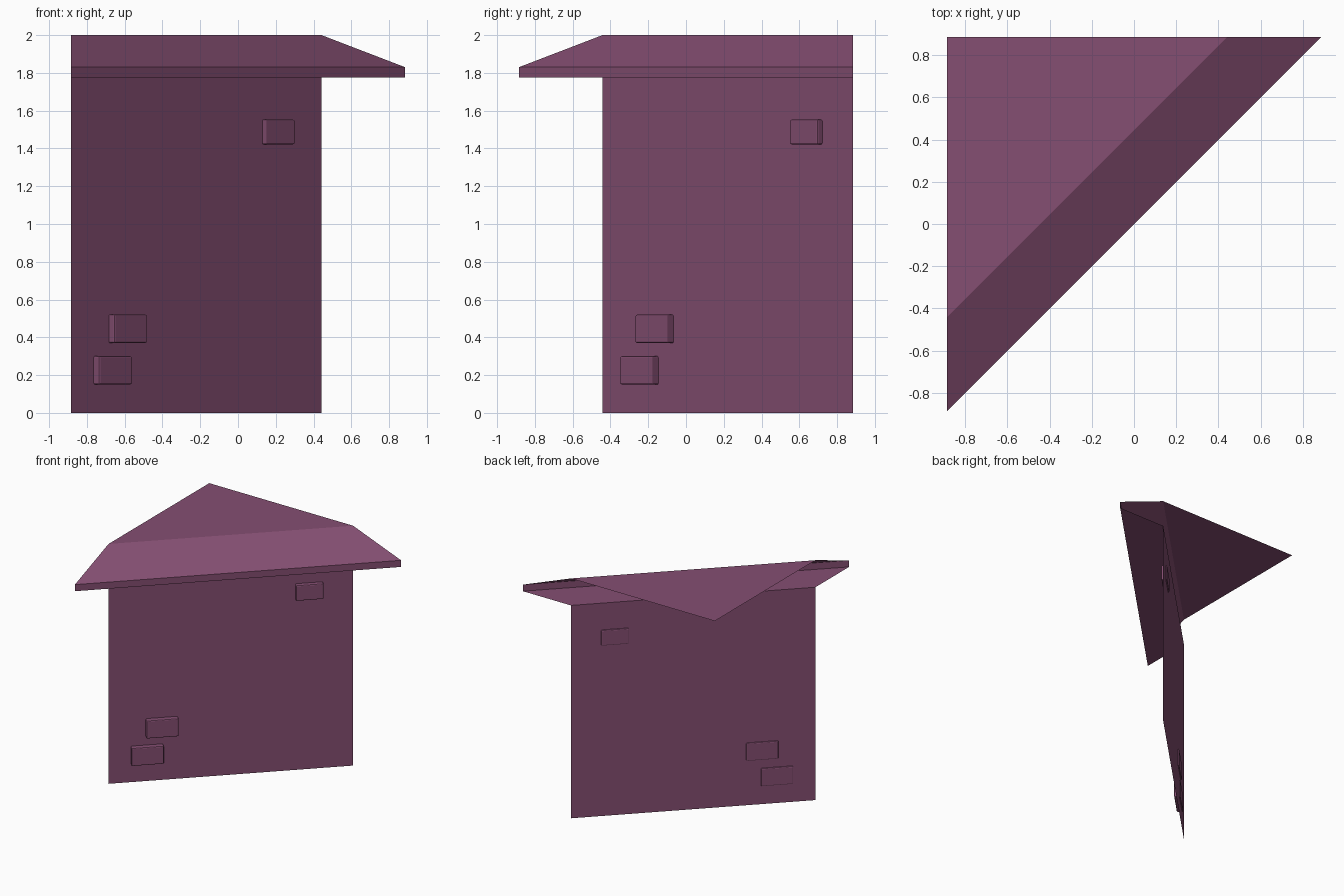
import bpy, bmesh, math
from mathutils import Matrix, Vector

cube = bpy.data.objects.get("Cube")
if cube:
    bpy.data.objects.remove(cube)

plum = bpy.data.materials.new("plum")
plum.use_nodes = True
colour = (0.235, 0.077, 0.168, 1)
plum.diffuse_color = colour
plum.node_tree.nodes["Principled BSDF"].inputs["Base Color"].default_value = colour

E = 0.885   # half width of the square plot
W = 0.442   # where the diagonal wall meets the plot edges
EAVE, FASCIA = 1.775, 1.83


def add_object(name, bm):
    mesh = bpy.data.meshes.new(name)
    bm.to_mesh(mesh)
    bm.free()
    mesh.materials.append(plum)
    obj = bpy.data.objects.new(name, mesh)
    bpy.context.collection.objects.link(obj)
    return obj


def diagonal(reach, z):
    """Two ends of a diagonal line; reach is its x at the back edge."""
    return [Vector((-E, -reach, z)), Vector((reach, E, z))]


def sheet(name, lines, corner=None):
    """Strips between successive diagonal lines, plus an optional corner triangle."""
    bm = bmesh.new()
    rows = [[bm.verts.new(p) for p in line] for line in lines]
    for a, b in zip(rows, rows[1:]):
        bm.faces.new((a[0], a[1], b[1], b[0]))
    if corner:
        bm.faces.new((rows[-1][0], rows[-1][1], bm.verts.new(corner)))
    return add_object(name, bm)


# Thin diagonal wall
sheet("wall", [diagonal(W, 0), diagonal(W, EAVE)])

# Soffit, fascia, slope and flat top, open at both ends
sheet("roof", [diagonal(W, EAVE), diagonal(E, EAVE), diagonal(E, FASCIA),
               diagonal(W, 2)], (-E, E, 2))


# Raised bricks set through the wall
def brick(name, x, y, z, width, depth, height):
    bm = bmesh.new()
    bmesh.ops.create_cube(bm, size=1)
    bmesh.ops.scale(bm, vec=(width, depth, height), verts=bm.verts)
    bmesh.ops.bevel(bm, geom=bm.edges[:], offset=0.008, segments=2,
                    profile=0.5, affect='EDGES')
    obj = add_object(name, bm)
    obj.matrix_world = Matrix.Translation((x, y, z)) @ Matrix.Rotation(math.radians(45), 4, 'Z')


brick("lower_brick", -0.665, -0.245, 0.225, 0.247, 0.05, 0.15)
brick("middle_brick", -0.585, -0.165, 0.445, 0.247, 0.05, 0.15)
brick("upper_brick", 0.212, 0.638, 1.487, 0.212, 0.045, 0.13)
